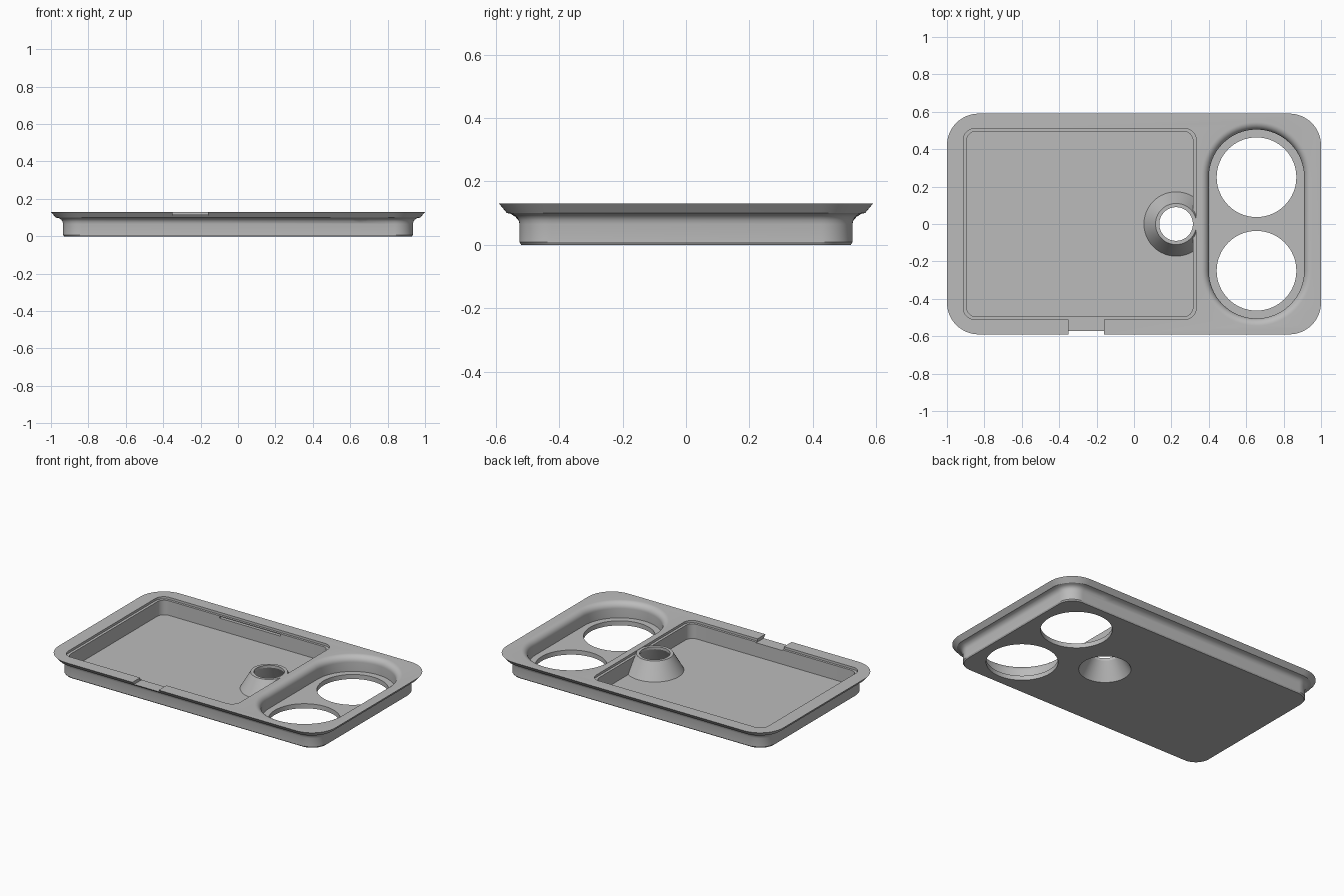
import bpy, bmesh
from math import sin, cos, pi
from mathutils import Vector

cube = bpy.data.objects.get("Cube")
if cube:
    bpy.data.objects.remove(cube, do_unlink=True)

grey = bpy.data.materials.new("plain grey")
grey.use_nodes = True
colour = (0.5, 0.5, 0.5, 1)
grey.diffuse_color = colour
grey.node_tree.nodes["Principled BSDF"].inputs["Base Color"].default_value = colour


def loft(name, rings, centre=(0, 0), steps=16):
    """Solid through rounded rectangles given as (half x, half y, radius, z)."""
    bm = bmesh.new()
    loops = []
    for hx, hy, r, z in rings:
        loop = []
        for q, (sx, sy) in enumerate([(1, 1), (-1, 1), (-1, -1), (1, -1)]):
            for i in range(steps + 1):
                a = (q + i / steps) * pi / 2
                loop.append(bm.verts.new((centre[0] + sx * (hx - r) + r * cos(a),
                                          centre[1] + sy * (hy - r) + r * sin(a), z)))
        loops.append(loop)
    for low, high in zip(loops, loops[1:]):
        for i in range(len(low)):
            j = (i + 1) % len(low)
            bm.faces.new((low[i], low[j], high[j], high[i]))
    bm.faces.new(loops[0][::-1])
    bm.faces.new(loops[-1])
    bmesh.ops.remove_doubles(bm, verts=bm.verts, dist=0.00005)
    bmesh.ops.recalc_face_normals(bm, faces=bm.faces)
    mesh = bpy.data.meshes.new(name)
    bm.to_mesh(mesh)
    bm.free()
    mesh.materials.append(grey)
    obj = bpy.data.objects.new(name, mesh)
    bpy.context.collection.objects.link(obj)
    return obj


def round_rings(profile, straight=0):
    """Circle rings, or stadium rings when straight is above zero."""
    return [(r, r + straight, r, z) for r, z in profile]


def box(name, x0, x1, y0, y1, z0, z1):
    hx, hy = (x1 - x0) / 2, (y1 - y0) / 2
    return loft(name, [(hx, hy, 0, z0), (hx, hy, 0, z1)],
                ((x0 + x1) / 2, (y0 + y1) / 2), 1)


def combine(target, tool, operation):
    mod = target.modifiers.new(tool.name, "BOOLEAN")
    mod.operation, mod.solver, mod.object = operation, "EXACT", tool
    bpy.context.view_layer.objects.active = target
    bpy.ops.object.modifier_apply(modifier=mod.name)
    bpy.data.objects.remove(tool, do_unlink=True)


TOP = 0.13
CUP_X, CUP_Y = 0.655, 0.25

# Outer body with a filleted neck and flared rim
outline = [(0.07, 0, 0.1), (0.065, 0.008, 0.1), (0.065, 0.065, 0.1),
           (0.062, 0.078, 0.103), (0.056, 0.088, 0.11), (0.045, 0.096, 0.12),
           (0.025, 0.1, 0.15), (0, TOP, 0.17)]
tray = loft("tray", [(1 - d, 0.59 - d, r, z) for d, z, r in outline])

# Bulge under the rim around the cup recess
combine(tray, loft("cup_bulge", round_rings(
    [(0.262, 0.05), (0.273, 0.07), (0.288, 0.088), (0.31, 0.102)], CUP_Y),
    (CUP_X, 0)), "UNION")

# Rectangular basin with a small stepped lip
basin_centre = (-0.29, 0)
combine(tray, loft("basin", [(0.605, 0.495, 0.05, 0.02), (0.605, 0.495, 0.05, 0.15)],
                   basin_centre), "DIFFERENCE")
combine(tray, loft("basin_lip", [(0.622, 0.51, 0.06, 0.115), (0.622, 0.51, 0.06, 0.15)],
                   basin_centre), "DIFFERENCE")

# Rounded-edge cup recess and its two holes
fillet = [(0.255 + 0.04 * (1 - cos(a)), 0.09 + 0.04 * sin(a))
          for a in [i * pi / 16 for i in range(9)]]
combine(tray, loft("cup_recess", round_rings(
    [(0.255, 0.03)] + fillet + [(0.295, 0.15)], CUP_Y), (CUP_X, 0)), "DIFFERENCE")
for side in (-1, 1):
    combine(tray, loft("cup_hole", round_rings([(0.213, -0.05), (0.213, 0.06)]),
                       (CUP_X, side * CUP_Y)), "DIFFERENCE")

# Hollow cone rising from the basin floor
cone_centre = (0.225, 0)
combine(tray, loft("cone", round_rings([(0.178, 0.01), (0.172, 0.02), (0.11, 0.128)]),
                   cone_centre), "UNION")
combine(tray, loft("cone_hollow", round_rings([(0.167, -0.02), (0.155, 0), (0.09, 0.112),
                                               (0.09, 0.15)]), cone_centre), "DIFFERENCE")

# Notch through the front rim and slot in the back wall
combine(tray, box("notch", -0.35, -0.16, -0.7, -0.49, 0.11, 0.2), "DIFFERENCE")
combine(tray, box("slot", -0.48, -0.04, 0.48, 0.53, 0.1, 0.112), "DIFFERENCE")

# Smooth curves with sharp edges
bpy.ops.object.select_all(action="DESELECT")
tray.select_set(True)
bpy.context.view_layer.objects.active = tray
bpy.ops.object.shade_smooth_by_angle(angle=0.5)
